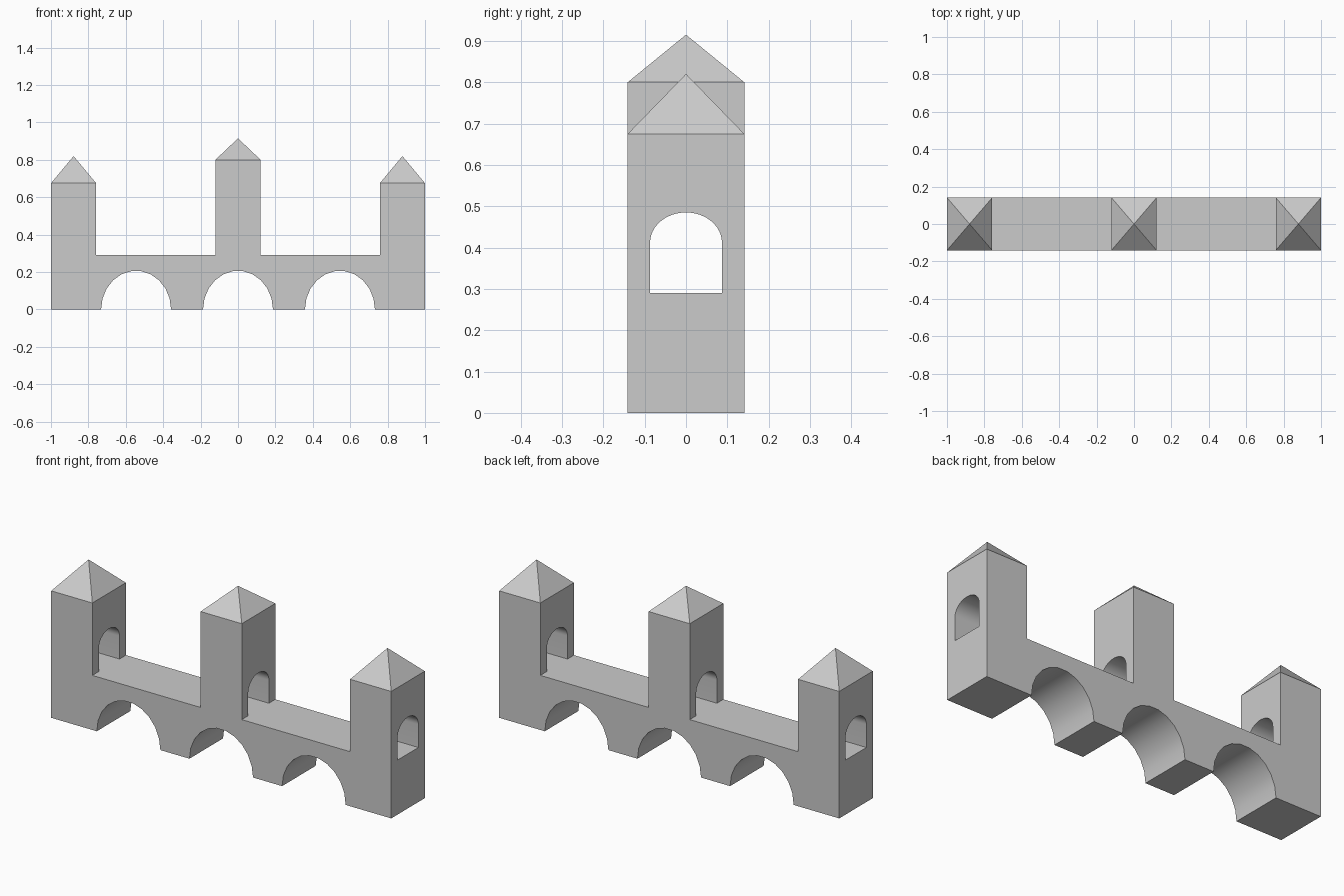
import bpy, bmesh
from math import cos, sin, pi

if "Cube" in bpy.data.objects:
    bpy.data.objects.remove(bpy.data.objects["Cube"])

DEPTH = 0.141      # half the bridge depth
DECK = 0.29        # walkway height
HALF = 0.121       # half a tower's width
# Towers: centre x, eave height, roof tip height
TOWERS = [(-0.879, 0.675, 0.82), (0, 0.8, 0.915), (0.879, 0.675, 0.82)]

stone = bpy.data.materials.new("grey stone")
stone.use_nodes = True
stone.diffuse_color = (0.6, 0.6, 0.6, 1)
stone.node_tree.nodes["Principled BSDF"].inputs["Base Color"].default_value = (0.6, 0.6, 0.6, 1)


def arc(cx, cz, rx, rz, steps):
    """Half ellipse from left to right over the top."""
    return [(cx - rx * cos(pi * i / steps), cz + rz * sin(pi * i / steps))
            for i in range(steps + 1)]


def finish(name, bm):
    bmesh.ops.recalc_face_normals(bm, faces=bm.faces)
    mesh = bpy.data.meshes.new(name)
    bm.to_mesh(mesh)
    bm.free()
    mesh.materials.append(stone)
    obj = bpy.data.objects.new(name, mesh)
    bpy.context.collection.objects.link(obj)
    return obj


def extrude_profile(name, points, offset):
    bm = bmesh.new()
    face = bm.faces.new([bm.verts.new(p) for p in points])
    geom = bmesh.ops.extrude_face_region(bm, geom=[face])["geom"]
    verts = [g for g in geom if isinstance(g, bmesh.types.BMVert)]
    bmesh.ops.translate(bm, verts=verts, vec=offset)
    return finish(name, bm)


# Masonry: one outline with three arches below and three towers above
outline = [(-1, 0)]
for x in (-0.545, 0, 0.545):
    outline += arc(x, 0, 0.187, 0.207, 11)
outline.append((1, 0))
for x, eave, tip in reversed(TOWERS):
    right, left = x + HALF, x - HALF
    if x < 0.5:
        outline.append((right, DECK))
    outline += [(right, eave), (left, eave)]
    if x > -0.5:
        outline.append((left, DECK))
masonry = extrude_profile("bridge_and_towers",
                          [(x, -DEPTH, z) for x, z in outline], (0, 2 * DEPTH, 0))

# Arched passage through all the towers
door = [(-0.087, DECK)] + arc(0, 0.412, 0.087, 0.073, 24) + [(0.087, DECK)]
cutter = extrude_profile("passage_cutter", [(-1.1, y, z) for y, z in door], (2.2, 0, 0))
cutter.hide_render = True
cut = masonry.modifiers.new("passage", "BOOLEAN")
cut.operation = "DIFFERENCE"
cut.solver = "EXACT"
cut.object = cutter
bpy.ops.object.select_all(action="DESELECT")
masonry.select_set(True)
bpy.context.view_layer.objects.active = masonry
bpy.ops.object.modifier_apply(modifier=cut.name)
bpy.data.objects.remove(cutter)
bpy.ops.object.shade_smooth_by_angle(angle=pi / 6)

# Pyramid roofs
for side, (x, eave, tip) in zip(("right", "middle", "left"), TOWERS):
    bm = bmesh.new()
    base = [bm.verts.new((x + sx * HALF, sy * DEPTH, eave))
            for sx, sy in ((-1, -1), (1, -1), (1, 1), (-1, 1))]
    top = bm.verts.new((x, 0, tip))
    for i in range(4):
        bm.faces.new((base[i], base[(i + 1) % 4], top))
    finish(side + "_roof", bm)
